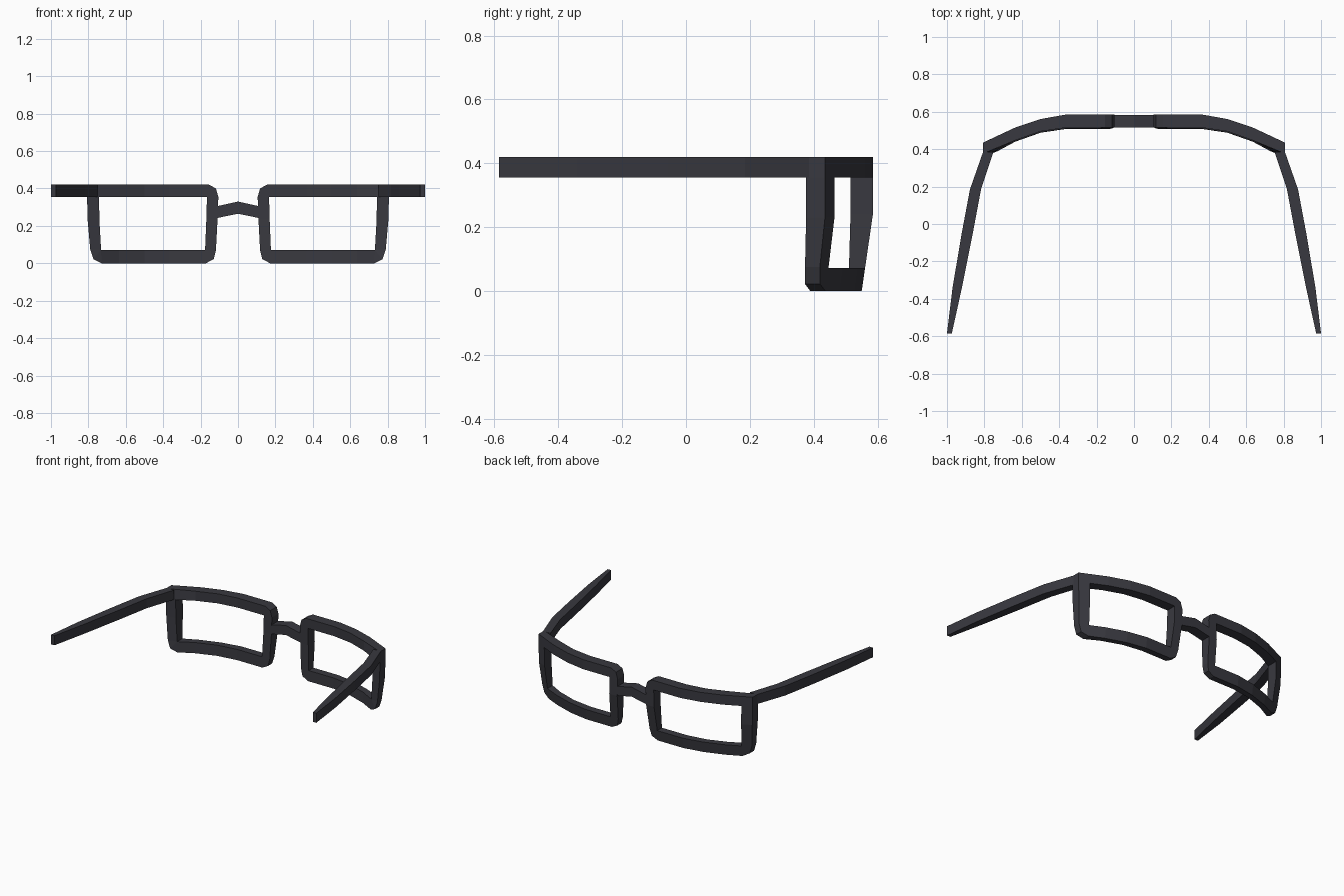
import bpy, bmesh

if "Cube" in bpy.data.objects:
    bpy.data.objects.remove(bpy.data.objects["Cube"])

mat = bpy.data.materials.new("dark_frame")
mat.diffuse_color = (0.04, 0.04, 0.05, 1)
mat.use_nodes = True
mat.node_tree.nodes["Principled BSDF"].inputs["Base Color"].default_value = mat.diffuse_color


def lerp(table, x):
    """Piecewise-linear lookup, clamped at both ends."""
    if x <= table[0][0]:
        return table[0][1]
    for (a, u), (b, v) in zip(table, table[1:]):
        if x <= b:
            return u + (v - u) * (x - a) / (b - a)
    return table[-1][1]


def loft(name, sections, closed=False):
    """Join four-cornered sections into a flat-shaded bar, mirrored across x."""
    bm = bmesh.new()
    rings = [[bm.verts.new(p) for p in s] for s in sections]
    pairs = list(zip(rings, rings[1:]))
    if closed:
        pairs.append((rings[-1], rings[0]))
    else:
        bm.faces.new(rings[-1])
        if name != "bridge":            # the bridge stays open on the mirror plane
            bm.faces.new(rings[0])
    for a, b in pairs:
        for i in range(4):
            j = (i + 1) % 4
            bm.faces.new((a[i], a[j], b[j], b[i]))
    bmesh.ops.remove_doubles(bm, verts=bm.verts, dist=0.0005)
    bmesh.ops.recalc_face_normals(bm, faces=bm.faces)
    mesh = bpy.data.meshes.new(name)
    bm.to_mesh(mesh)
    bm.free()
    mesh.materials.append(mat)
    ob = bpy.data.objects.new(name, mesh)
    bpy.context.collection.objects.link(ob)
    ob.modifiers.new("mirror", "MIRROR").use_axis[0] = True
    return ob


# Lens rims: outline and opening pairs, wrapped onto a curved front
FRONT = [(0.365, 0.585), (0.5, 0.561), (0.64, 0.514), (0.807, 0.435)]
BACK = [(0.365, 0.515), (0.5, 0.495), (0.63, 0.450), (0.76, 0.380), (0.807, 0.376)]


def wrap(x, z, front):
    low = max(0, (0.24 - z) / 0.24)
    if front:
        y = lerp(FRONT, x) - 0.035 * low
    else:
        y = lerp(BACK, x) - 0.007 * low
    return (x, y, z)


T, B = 0.355, 0.072     # top and bottom of the opening
bends = (0.365, 0.5, 0.635)
outline = [((0.155, 0.42), (0.166, T))]
outline += [((x, 0.42), (x, T)) for x in bends]
outline += [((0.807, 0.42), (0.743, T)), ((0.807, T), (0.743, T)),
            ((0.804, 0.23), (0.741, 0.23)), ((0.79, 0.075), (0.732, B)),
            ((0.773, 0.022), (0.732, B)), ((0.73, 0), (0.732, B))]
outline += [((x, 0), (x, B)) for x in reversed(bends)]
outline += [((0.172, 0), (0.176, B)), ((0.13, 0.022), (0.176, B)),
            ((0.118, 0.07), (0.176, B)), ((0.109, 0.24), (0.169, 0.24)),
            ((0.105, T), (0.166, T)), ((0.118, 0.40), (0.166, T))]
loft("lens_rims", [(wrap(*o, True), wrap(*i, True), wrap(*i, False), wrap(*o, False))
                   for o, i in outline], closed=True)

# Raised nose bridge
loft("bridge", [((x, 0.516, lo), (x, 0.584, lo), (x, 0.584, hi), (x, 0.516, hi))
                for x, lo, hi in ((0, 0.265, 0.33), (0.112, 0.242, 0.305))])

# Tapering temple arms: y, inner x, outer x
arms = [(0.385, 0.752, 0.807), (0.185, 0.818, 0.877), (-0.055, 0.863, 0.922),
        (-0.34, 0.920, 0.970), (-0.585, 0.974, 1.0)]
loft("temple_arms", [((a, y, T), (b, y, T), (b, y, 0.42), (a, y, 0.42))
                     for y, a, b in arms])
